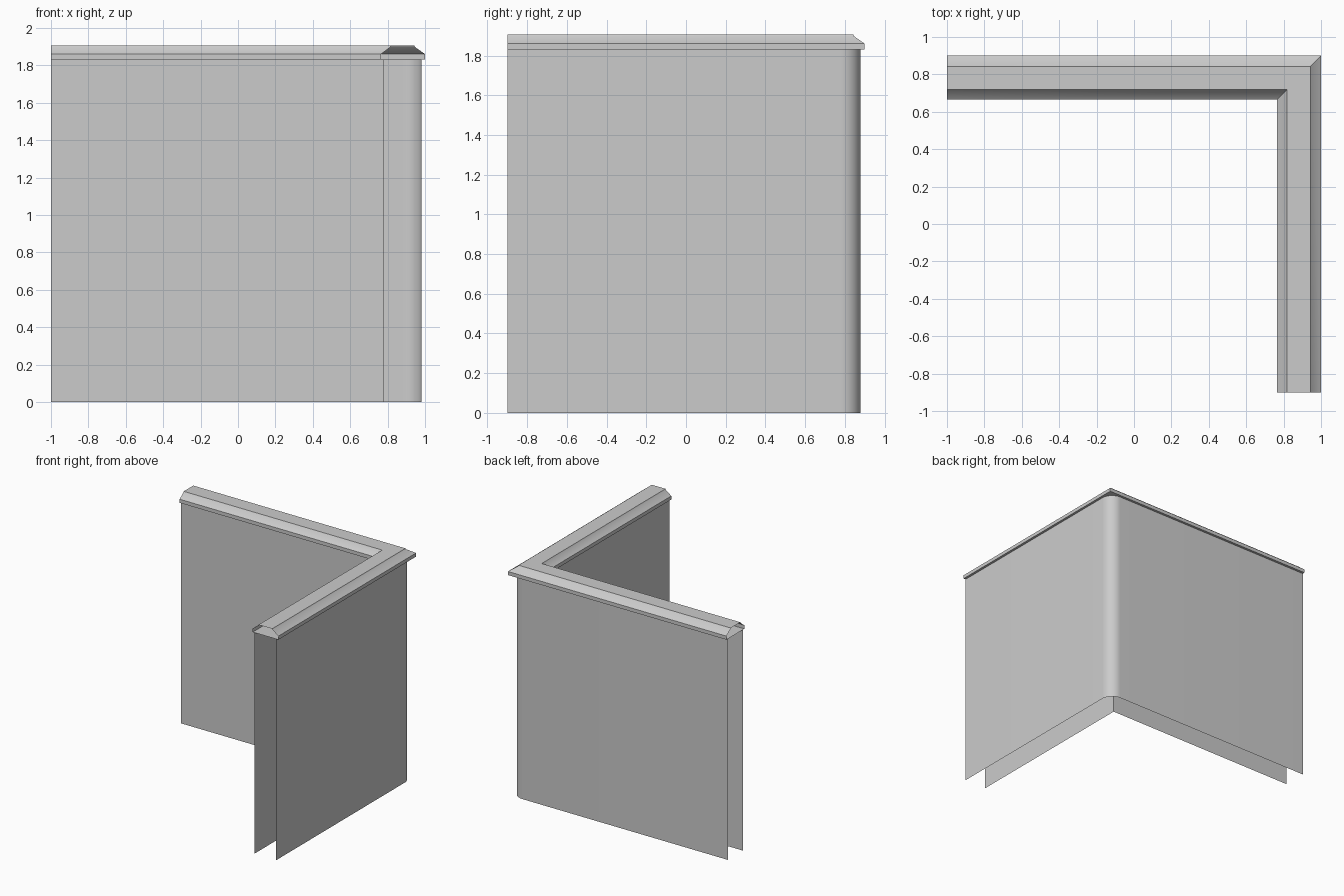
import bpy, bmesh, math

cube = bpy.data.objects.get("Cube")
if cube:
    bpy.data.objects.remove(cube, do_unlink=True)

plaster = bpy.data.materials.new("plain_grey")
plaster.use_nodes = True
grey = (0.6, 0.6, 0.6, 1)
plaster.diffuse_color = grey
plaster.node_tree.nodes["Principled BSDF"].inputs["Base Color"].default_value = grey

LEFT_END, FRONT_END = -1.0, -0.9     # open ends of the two wings
CORNER_X, CORNER_Y = 1.0, 0.9        # outermost corner of the cap
WALL_TOP = 1.83


def corner_path(inset, radius=0.0, steps=12):
    """L-shaped plan path, set in from the outer corner, optionally rounded."""
    x, y = CORNER_X - inset, CORNER_Y - inset
    path = [(LEFT_END, y)]
    if radius:
        for i in range(steps + 1):
            a = math.pi / 2 * (1 - i / steps)
            path.append((x - radius + radius * math.cos(a),
                         y - radius + radius * math.sin(a)))
    else:
        path.append((x, y))
    return path + [(x, FRONT_END)]


def loft(name, rails, closed=False, flip=False, angle=30):
    """Bridge a list of equal-length 3D rails into one shell."""
    bm = bmesh.new()
    rows = [[bm.verts.new(p) for p in rail] for rail in rails]
    pairs = list(zip(rows, rows[1:]))
    if closed:
        pairs.append((rows[-1], rows[0]))
    for low, high in pairs:
        for i in range(len(low) - 1):
            quad = [low[i], high[i], high[i + 1], low[i + 1]]
            bm.faces.new(quad[::-1] if flip else quad)
    mesh = bpy.data.meshes.new(name)
    bm.to_mesh(mesh)
    bm.free()
    mesh.materials.append(plaster)
    obj = bpy.data.objects.new(name, mesh)
    bpy.context.collection.objects.link(obj)
    bpy.ops.object.select_all(action='DESELECT')
    obj.select_set(True)
    bpy.context.view_layer.objects.active = obj
    bpy.ops.object.shade_smooth_by_angle(angle=math.radians(angle))
    return obj


def rail(path, z):
    return [(x, y, z) for x, y in path]


# Wall skins: rounded outside corner, sharp inside corner, open ends and base
outer = corner_path(0.02, radius=0.1)
inner = corner_path(0.22)
loft("outer_wall", [rail(outer, 0), rail(outer, WALL_TOP)], flip=True)
loft("inner_wall", [rail(inner, 0), rail(inner, WALL_TOP)])

# Mitred coping: lip, slope, flat top, slope, lip and underside, open at the ends
profile = [(0, WALL_TOP), (0, 1.86), (0.053, 1.897), (0.057, 1.905),
           (0.182, 1.905), (0.186, 1.897), (0.235, 1.86), (0.235, WALL_TOP)]
loft("wall_coping", [rail(corner_path(d), z) for d, z in profile],
     closed=True, flip=True)
